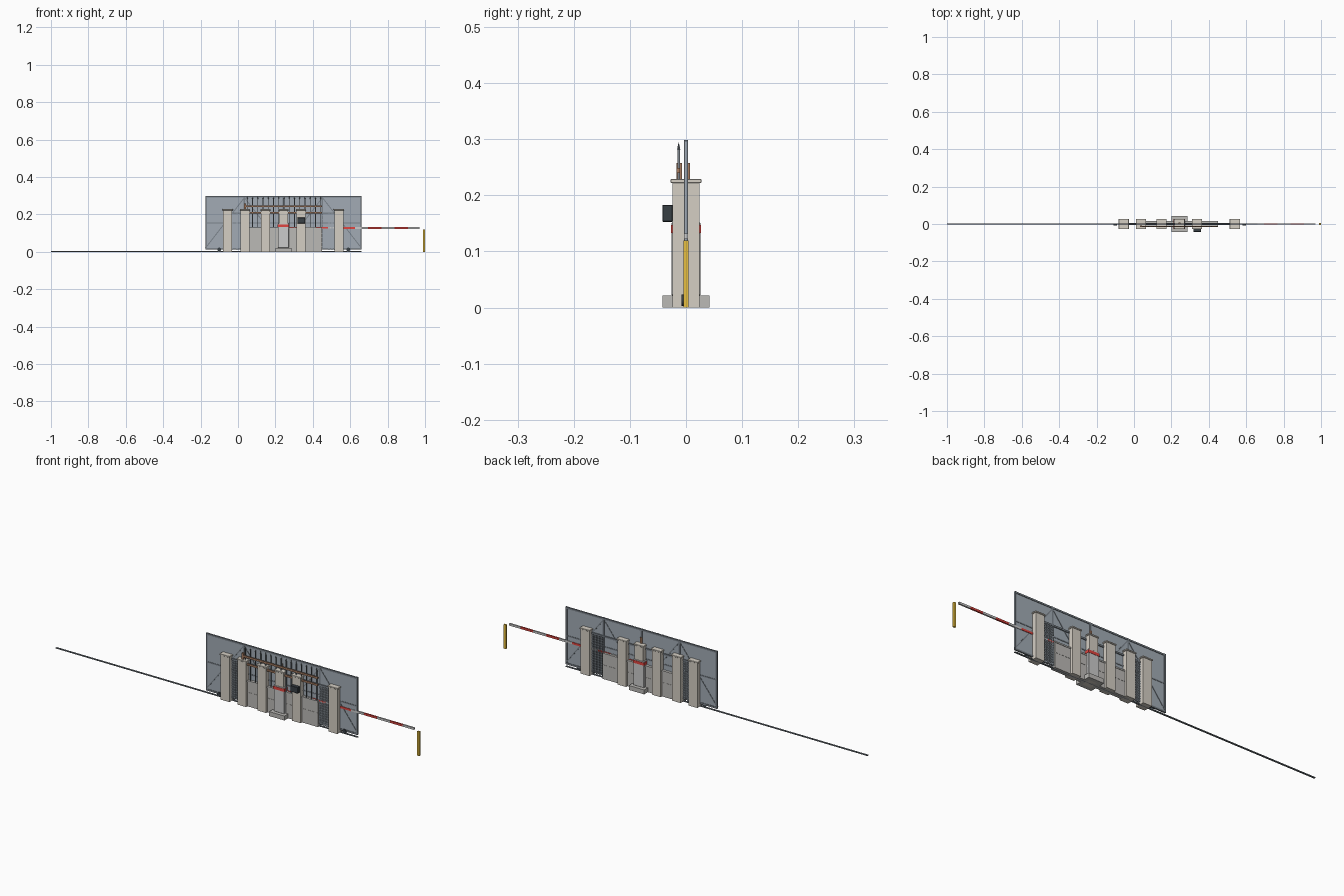
import bpy, math
from mathutils import Vector

if "Cube" in bpy.data.objects:
    bpy.data.objects.remove(bpy.data.objects["Cube"])

def mat(name, c):
    m = bpy.data.materials.new(name)
    m.diffuse_color = (*c, 1)
    m.use_nodes = True
    m.node_tree.nodes["Principled BSDF"].inputs["Base Color"].default_value = m.diffuse_color
    return m

STEEL = mat("steel", (0.36, 0.41, 0.46))
FRAME = mat("dark_steel", (0.2, 0.23, 0.26))
STONE = mat("stone", (0.66, 0.62, 0.55))
CONC = mat("concrete", (0.5, 0.49, 0.47))
WHITE = mat("white", (0.85, 0.85, 0.85))
RED = mat("red", (0.75, 0.06, 0.05))
YELLOW = mat("yellow", (0.8, 0.52, 0.05))
RUST = mat("rust", (0.38, 0.2, 0.12))
BLACK = mat("black", (0.04, 0.05, 0.06))

def boxes(name, items, m, bevel=0):
    """One object from boxes given as (x0, x1, y0, y1, z0, z1)."""
    v, f = [], []
    for x0, x1, y0, y1, z0, z1 in items:
        b = len(v)
        v += [(x, y, z) for z in (z0, z1) for x, y in ((x0, y0), (x1, y0), (x1, y1), (x0, y1))]
        f += [[b + i for i in q] for q in ((3, 2, 1, 0), (4, 5, 6, 7), (0, 1, 5, 4),
                                           (1, 2, 6, 5), (2, 3, 7, 6), (3, 0, 4, 7))]
    me = bpy.data.meshes.new(name)
    me.from_pydata(v, [], f)
    me.materials.append(m)
    o = bpy.data.objects.new(name, me)
    bpy.context.collection.objects.link(o)
    if bevel:
        md = o.modifiers.new("bevel", 'BEVEL')
        md.width = bevel
        md.segments = 1
    return o

def brace(name, a, b, w, d, m):
    """Square bar between two points in the XZ plane."""
    a, b = Vector((a[0], 0, a[1])), Vector((b[0], 0, b[1]))
    h = (b - a).length / 2
    o = boxes(name, [(-h, h, -d, d, -w, w)], m)
    o.location = (a + b) / 2
    o.rotation_euler.y = -math.atan2(b.z - a.z, b.x - a.x)

# Sliding gate leaf on its ground track
L, R = -0.174, 0.66
boxes("ground_track", [(-1, R, -0.004, 0.004, 0, 0.004)], FRAME)
boxes("gate_sheet", [(L, R, -0.0015, 0.0015, 0.015, 0.295)], STEEL)
xs = [L + (R - L) * i / 4 for i in range(5)]
frame = [(L, R, -0.004, 0.004, 0.013, 0.021), (L, R, -0.004, 0.004, 0.29, 0.298),
         (L, R, -0.003, 0.003, 0.152, 0.158)]
frame += [(min(max(x, L + 0.004), R - 0.004) - 0.004, min(max(x, L + 0.004), R - 0.004) + 0.004,
           -0.0038, 0.0038, 0.013, 0.299) for x in xs]
boxes("gate_frame", frame, FRAME)
for i in range(4):
    up = i % 2 == 0
    brace("gate_brace", (xs[i], 0.02 if up else 0.29), (xs[i + 1], 0.29 if up else 0.02), 0.0025, 0.0028, FRAME)
for x in (-0.1, 0.59):
    bpy.ops.mesh.primitive_cylinder_add(vertices=20, radius=0.01, depth=0.008,
                                        location=(x, -0.004, 0.013), rotation=(math.pi / 2, 0, 0))
    o = bpy.context.object
    o.name = "gate_wheel"
    o.data.materials.append(BLACK)
    bpy.ops.object.shade_smooth_by_angle()

# Stone pillars with caps
for x in (-0.055, 0.037, 0.147, 0.243, 0.337, 0.539):
    boxes("pillar", [(x - 0.024, x + 0.024, -0.024, 0.024, 0, 0.222)], STONE)
    boxes("pillar_cap", [(x - 0.0275, x + 0.0275, -0.0275, 0.0275, 0.222, 0.229)], STONE, 0.001)

# Low wall with a coping band and a joint
boxes("low_wall", [(0.037, 0.449, -0.013, 0.013, 0, 0.07),
                   (0.037, 0.449, -0.012, 0.012, 0.07, 0.074),
                   (0.037, 0.449, -0.013, 0.013, 0.074, 0.122),
                   (0.037, 0.449, -0.015, 0.015, 0.122, 0.129)], CONC)

# Mesh infill between the outer pillars
mesh = []
for x0, x1 in ((-0.031, 0.013), (0.449, 0.515)):
    n = round((x1 - x0) / 0.008)
    mesh += [(x0 + (x1 - x0) * i / n - 0.0006, x0 + (x1 - x0) * i / n + 0.0006,
              -0.006, 0.006, 0.01, 0.205) for i in range(n + 1)]
    mesh += [(x0, x1, -0.0055, 0.0055, 0.015 + 0.012 * k, 0.0165 + 0.012 * k) for k in range(16)]
boxes("wire_mesh", mesh, STEEL)
boxes("top_rail", [(-0.055, 0.539, -0.006, 0.006, 0.203, 0.211)], FRAME)

# Picket fence with rusty rails
boxes("fence_rail", [(0.037, 0.449, -0.0165, -0.0105, z, z + 0.009) for z in (0.205, 0.24)], RUST)
boxes("fence_post", [(x - 0.005, x + 0.005, y - 0.005, y + 0.005, 0.229, 0.258)
                     for x, y in ((0.037, -0.012), (0.243, 0.002))], RUST)
for i in range(15):
    x = 0.05 + i * 0.028
    boxes("picket", [(x - 0.002, x + 0.002, -0.015, -0.011, 0.127, 0.282)], FRAME)
    bpy.ops.mesh.primitive_cone_add(vertices=4, radius1=0.003, depth=0.013, location=(x, -0.013, 0.2885))
    o = bpy.context.object
    o.name = "picket_tip"
    o.data.materials.append(FRAME)

# Barrier cabinet on its plinth
boxes("plinth", [(0.201, 0.285, -0.042, 0.042, 0, 0.022)], CONC)
boxes("barrier_cabinet", [(0.214, 0.272, -0.0255, 0.0255, 0.022, 0.152)], WHITE, 0.001)
boxes("cabinet_band", [(0.2125, 0.2735, -0.027, 0.027, 0.133, 0.147)], RED)

# Striped barrier arm and rest post
x, edges = 0.243, []
red, white = [], []
for i in range(11):
    a, b = max(0.243, 0.27 + (i - 1) * 0.071), min(0.97, 0.27 + i * 0.071)
    if b > a:
        (red if i % 2 else white).append((a, b, -0.004, 0.004, 0.122, 0.132))
boxes("barrier_arm_white", white, WHITE)
boxes("barrier_arm_red", red, RED)
boxes("rest_post", [(0.988, 1.0, -0.0045, 0.0045, 0, 0.12)], YELLOW)

# Control box on pillar
boxes("control_box", [(0.318, 0.358, -0.042, -0.024, 0.153, 0.183)], BLACK, 0.001)
